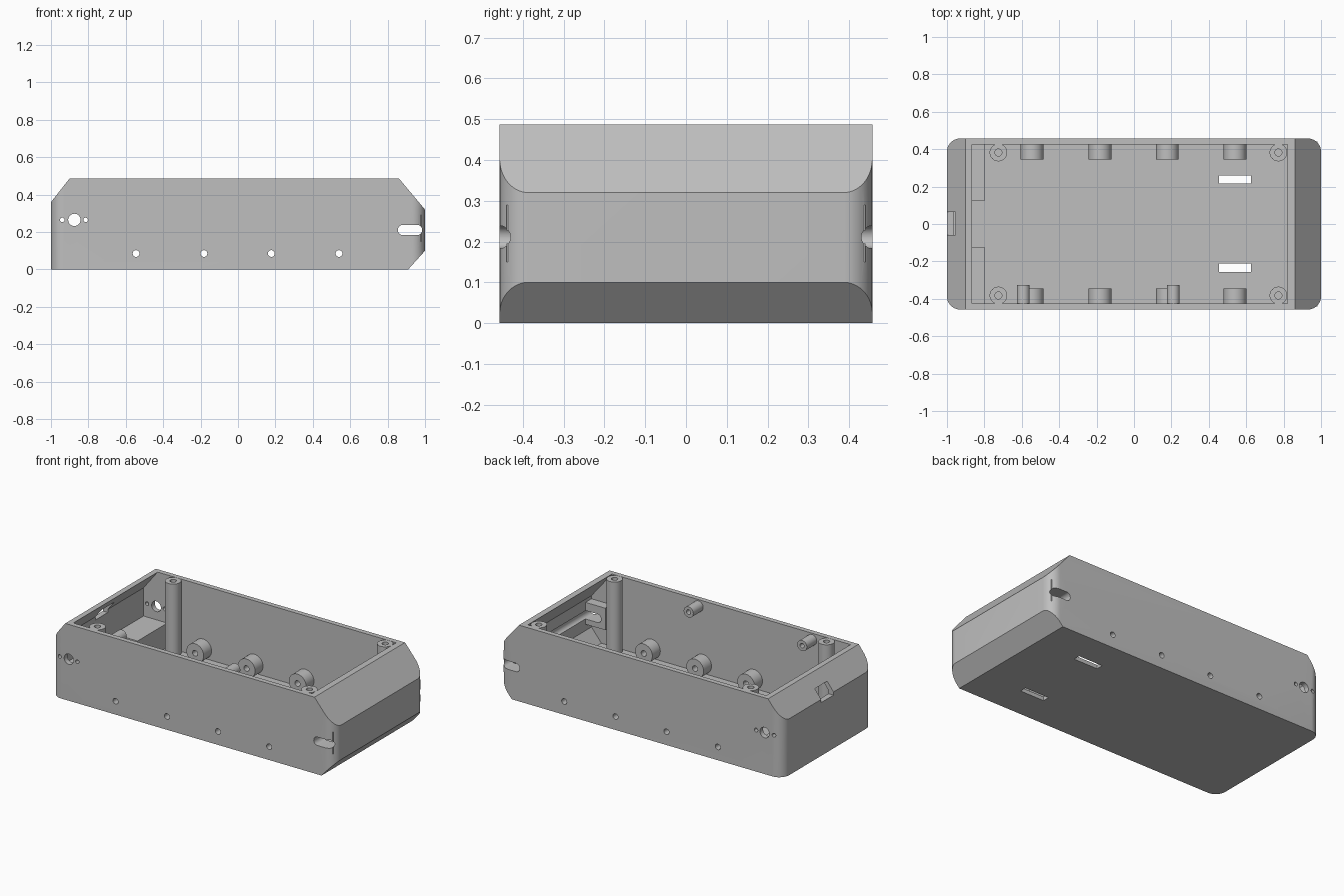
import bpy, bmesh, math
from mathutils import Matrix, Vector

if "Cube" in bpy.data.objects:
    bpy.data.objects.remove(bpy.data.objects["Cube"])

grey = bpy.data.materials.new("plain grey")
grey.diffuse_color = (0.52, 0.52, 0.52, 1)
grey.use_nodes = True
grey.node_tree.nodes["Principled BSDF"].inputs["Base Color"].default_value = grey.diffuse_color


def finish(name, bm):
    bmesh.ops.recalc_face_normals(bm, faces=bm.faces)
    me = bpy.data.meshes.new(name)
    bm.to_mesh(me)
    bm.free()
    me.materials.append(grey)
    ob = bpy.data.objects.new(name, me)
    bpy.context.collection.objects.link(ob)
    return ob


def prism(name, pts, axis, a, b):
    """Extrude a closed outline from a to b; y outlines are (x, z), z outlines are (x, y)."""
    bm = bmesh.new()
    place = (lambda p: (p[0], a, p[1])) if axis == 'y' else (lambda p: (p[0], p[1], a))
    face = bm.faces.new([bm.verts.new(place(p)) for p in pts])
    ext = bmesh.ops.extrude_face_region(bm, geom=[face])
    move = Vector((0, b - a, 0)) if axis == 'y' else Vector((0, 0, b - a))
    bmesh.ops.translate(bm, vec=move, verts=[v for v in ext['geom'] if isinstance(v, bmesh.types.BMVert)])
    return finish(name, bm)


def box(name, x0, x1, y0, y1, z0, z1):
    return prism(name, [(x0, y0), (x1, y0), (x1, y1), (x0, y1)], 'z', z0, z1)


def rounded(x0, x1, y0, y1, r, n=10):
    """Outline of a rectangle with rounded corners."""
    pts = []
    for k, (cx, cy) in enumerate([(x1 - r, y1 - r), (x0 + r, y1 - r), (x0 + r, y0 + r), (x1 - r, y0 + r)]):
        for i in range(n + 1):
            t = math.pi / 2 * (k + i / n)
            pts.append((cx + r * math.cos(t), cy + r * math.sin(t)))
    return pts


def circle(x, z, r, n=32):
    return [(x + r * math.cos(2 * math.pi * i / n), z + r * math.sin(2 * math.pi * i / n)) for i in range(n)]


def boolean(ob, other, op):
    m = ob.modifiers.new("cut", 'BOOLEAN')
    m.operation, m.object, m.solver = op, other, 'EXACT'
    bpy.context.view_layer.objects.active = ob
    bpy.ops.object.modifier_apply(modifier=m.name)
    bpy.data.objects.remove(other)


def smooth(ob):
    bpy.ops.object.select_all(action='DESELECT')
    ob.select_set(True)
    bpy.context.view_layer.objects.active = ob
    bpy.ops.object.shade_smooth_by_angle(angle=math.radians(25))


def tube(name, start, end, r, hole, n=32):
    """Hollow cylinder from start to end."""
    start, end = Vector(start), Vector(end)
    turn = (end - start).to_track_quat('Z', 'Y').to_matrix().to_4x4()
    length = (end - start).length
    bm = bmesh.new()
    rings = []
    for rad, h in ((r, 0), (r, length), (hole, length), (hole, 0)):
        rings.append([bm.verts.new((x, y, h)) for x, y in circle(0, 0, rad, n)])
    for k in range(4):
        a, b = rings[k], rings[(k + 1) % 4]
        for i in range(n):
            j = (i + 1) % n
            bm.faces.new((a[i], a[j], b[j], b[i]))
    bm.transform(Matrix.Translation(start) @ turn)
    ob = finish(name, bm)
    smooth(ob)
    return ob


W, H, FLOOR, IN = 0.457, 0.487, 0.025, 0.425

# Shell: side profile trimmed by a rounded plan, then hollowed
shell = prism("case_shell", [(-1, 0), (0.91, 0), (1, 0.1), (1, 0.32), (0.86, H), (-0.9, H), (-1, 0.36)],
              'y', -0.6, 0.6)
boolean(shell, prism("plan", rounded(-1, 1, -W, W, 0.07), 'z', -0.1, 0.6), 'INTERSECT')
cavity = [(-0.965, FLOOR), (0.895, FLOOR), (0.965, 0.11), (0.965, 0.31), (0.82, H),
          (0.82, 0.6), (-0.865, 0.6), (-0.865, H), (-0.965, 0.36)]
boolean(shell, prism("cavity", cavity, 'y', -IN, IN), 'DIFFERENCE')

# Solid blocks around the side slots, joined to the shell before drilling
for s in (-1, 1):
    y0, y1 = sorted((s * 0.365, s * 0.44))
    boolean(shell, box("slot_block", 0.825, 0.98, y0, y1, 0.15, 0.29), 'UNION')

# Holes through both long walls
screw_x = (-0.545, -0.182, 0.178, 0.54)
for x, z, r in [(x, 0.085, 0.018) for x in screw_x] + [(-0.875, 0.265, 0.033),
                                                       (-0.94, 0.265, 0.012), (-0.815, 0.265, 0.012)]:
    boolean(shell, prism("drill", circle(x, z, r), 'y', -0.6, 0.6), 'DIFFERENCE')
boolean(shell, prism("slot", rounded(0.855, 0.985, 0.184, 0.238, 0.0265), 'y', -0.6, 0.6), 'DIFFERENCE')

# Floor strap slots and the end port
for y in (-0.234, 0.238):
    boolean(shell, box("strap", 0.455, 0.625, y - 0.022, y + 0.022, -0.1, 0.1), 'DIFFERENCE')
boolean(shell, box("port", -1.1, -0.9, -0.06, 0.065, 0.34, 0.417), 'DIFFERENCE')
smooth(shell)

for s, side in ((-1, "front"), (1, "back")):
    # Lid posts in the corners
    for x in (-0.725, 0.772):
        tube(side + "_lid_post", (x, s * 0.382, 0.01), (x, s * 0.382, H - 0.001), 0.047, 0.019)
    # Round screw bosses on the long walls
    for x in screw_x:
        tube(side + "_wall_boss", (x, s * 0.43, 0.085), (x, s * 0.345, 0.085), 0.061, 0.018)
    # Support blocks at the left end
    y0, y1 = sorted((s * 0.125, s * 0.43))
    box(side + "_support_block", -0.975, -0.797, y0, y1, 0.01, 0.18)

# Small upper standoffs on the front wall
for x in (-0.592, 0.21):
    tube("upper_standoff", (x, -0.43, 0.445), (x, -0.325, 0.445), 0.034, 0.015)
